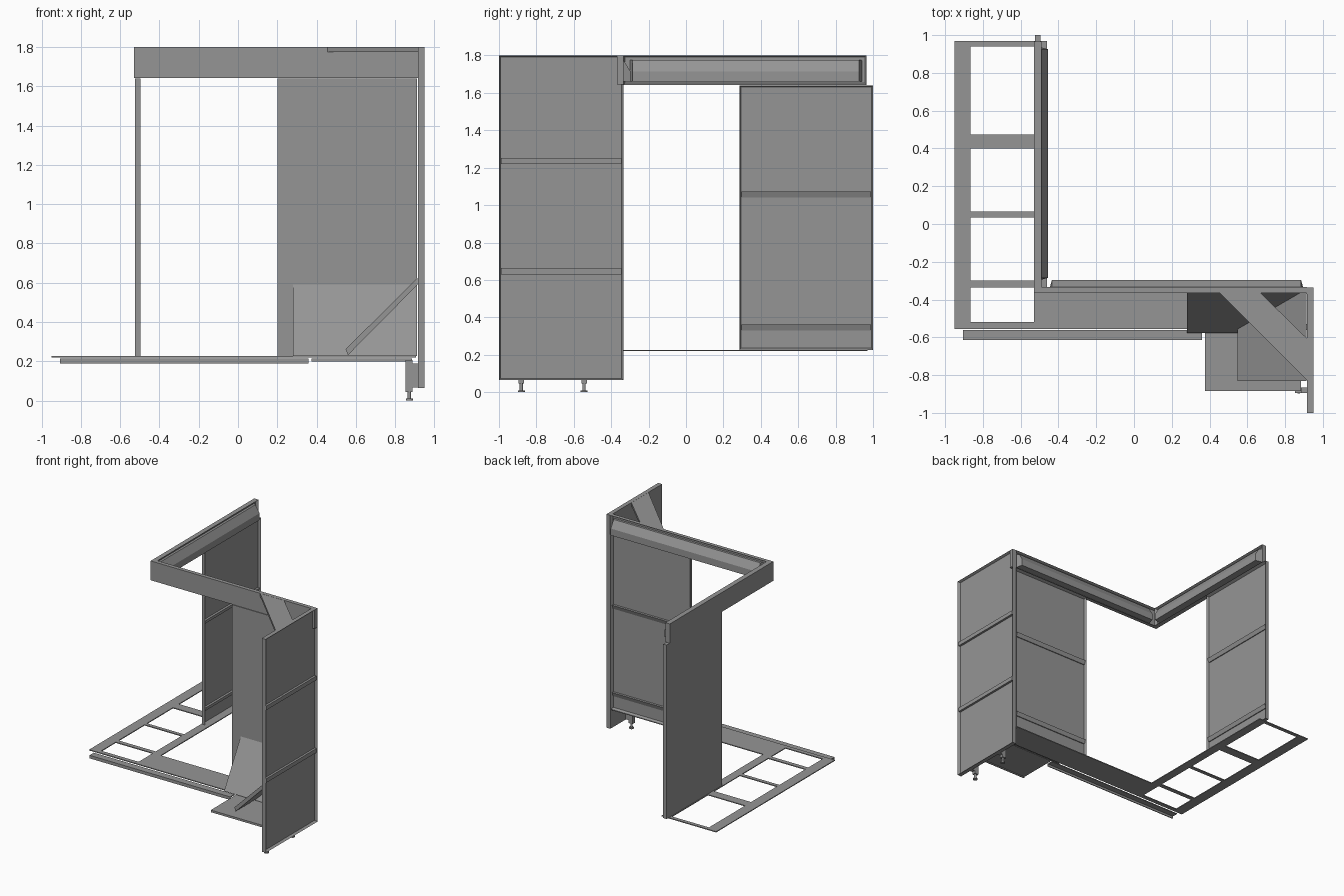
import bpy, bmesh
from mathutils import Vector

cube = bpy.data.objects.get("Cube")
if cube:
    bpy.data.objects.remove(cube)

grey = bpy.data.materials.new("mid_grey")
grey.use_nodes = True
grey.diffuse_color = (0.3, 0.3, 0.3, 1)
grey.node_tree.nodes["Principled BSDF"].inputs["Base Color"].default_value = grey.diffuse_color


def finish(name, bm):
    bmesh.ops.recalc_face_normals(bm, faces=bm.faces)
    mesh = bpy.data.meshes.new(name)
    bm.to_mesh(mesh)
    bm.free()
    mesh.materials.append(grey)
    obj = bpy.data.objects.new(name, mesh)
    bpy.context.collection.objects.link(obj)
    return obj


def add_box(bm, x, y, z):
    verts = bmesh.ops.create_cube(bm, size=1)["verts"]
    for v in verts:
        v.co = [r[0] if c < 0 else r[1] for c, r in zip(v.co, (x, y, z))]


def boxes(name, parts):
    bm = bmesh.new()
    for part in parts:
        add_box(bm, *part)
    return finish(name, bm)


def tray(name, x, y, z, side, rim=0.013, depth=0.02):
    """Box whose face towards side is sunk inside a narrow rim."""
    bm = bmesh.new()
    add_box(bm, x, y, z)
    bm.normal_update()
    side = Vector(side)
    face = max(bm.faces, key=lambda f: f.normal.dot(side))
    bmesh.ops.inset_region(bm, faces=[face], thickness=rim)
    bmesh.ops.translate(bm, verts=face.verts, vec=-side * depth)
    return finish(name, bm)


def prism(name, profile, axis, a, b, taper=0):
    """Extrude a profile along x or y; taper shortens the ends away from the wall."""
    bm = bmesh.new()
    wall = min(p[0] for p in profile)

    def ring(at, sign):
        out = []
        for u, z in profile:
            w = at + sign * taper * (u > wall + 0.01)
            out.append(bm.verts.new((w, u, z) if axis == "x" else (u, w, z)))
        return out

    r0, r1 = ring(a, 1), ring(b, -1)
    bm.faces.new(r0)
    bm.faces.new(r1)
    n = len(profile)
    for i in range(n):
        bm.faces.new((r0[i], r0[(i + 1) % n], r1[(i + 1) % n], r1[i]))
    return finish(name, bm)


# Upright panels with recessed sides
tray("side_panel", (0.915, 0.95), (-1, -0.335), (0.065, 1.8), (1, 0, 0))
tray("rear_panel", (0.2, 0.91), (-0.365, -0.335), (0.226, 1.64), (0, 1, 0))
tray("left_panel", (-0.525, -0.495), (0.285, 1), (0.226, 1.64), (1, 0, 0))

# Stiffening ribs
for i, z in enumerate((0.63, 1.22)):
    boxes(f"side_rib_{i}", [((0.925, 0.948), (-0.99, -0.345), (z, z + 0.033))])
for i, z in enumerate((0.33, 1.04)):
    for name, wall, axis, a, b in (("rear", -0.356, "x", 0.21, 0.9),
                                   ("left", -0.516, "y", 0.297, 0.988)):
        prism(f"{name}_rib_{i}", [(wall, z), (wall + 0.008, z),
              (wall + 0.02, z + 0.033), (wall, z + 0.033)], axis, a, b)

# Header beams, open towards the inside, with light fixtures
tray("front_header", (-0.53, 0.915), (-0.365, -0.333), (1.643, 1.8), (0, 1, 0))
tray("left_header", (-0.53, -0.49), (-0.335, 0.965), (1.643, 1.8), (1, 0, 0))
boxes("header_end", [((0.912, 0.949), (-0.37, -0.335), (1.645, 1.799))])
for name, wall, axis, a, b in (("front", -0.354, "x", -0.45, 0.9),
                               ("left", -0.511, "y", -0.3, 0.94)):
    out = wall + 0.057
    prism(f"{name}_light", [(wall, 1.66), (out, 1.66), (out, 1.715),
          (wall + 0.02, 1.775), (wall, 1.775)], axis, a, b, 0.015)

# Diagonal top brace between header and side panel
bm = bmesh.new()
outline = [(0.455, -0.365), (0.915, -0.825), (0.915, -0.605), (0.67, -0.365)]
face = bm.faces.new([bm.verts.new((x, y, 1.775)) for x, y in outline])
new = bmesh.ops.extrude_face_region(bm, geom=[face])["geom"]
bmesh.ops.translate(bm, vec=(0, 0, 0.024),
                    verts=[v for v in new if isinstance(v, bmesh.types.BMVert)])
finish("top_brace", bm)

# Ladder-shaped floor frame and floor plate
floor = (0.219, 0.226)
rungs = [(-0.555, -0.52), (-0.335, -0.3), (0.035, 0.065), (0.4, 0.475), (0.94, 0.97)]
frame = [((-0.95, -0.865), (-0.555, 0.97), floor),
         ((-0.53, -0.46), (-0.335, 0.97), floor)]
frame += [((-0.865, -0.53), y, floor) for y in rungs]
boxes("floor_frame", frame)
boxes("floor_plate", [((-0.53, 0.905), (-0.555, -0.335), floor)])
boxes("front_trim", [((-0.905, 0.36), (-0.615, -0.56), (0.208, 0.215)),
                     ((-0.905, 0.36), (-0.615, -0.608), (0.19, 0.208))])
boxes("corner_plate", [((0.375, 0.885), (-0.885, -0.555), (0.207, 0.215)),
                       ((0.375, 0.885), (-0.885, -0.878), (0.198, 0.207))])

# Sloped gussets against the rear and side panels
prism("rear_gusset", [(-0.578, 0.226), (-0.365, 0.59), (-0.365, 0.565), (-0.565, 0.226)],
      "x", 0.28, 0.912)
prism("side_gusset", [(0.548, 0.262), (0.914, 0.625), (0.914, 0.59), (0.56, 0.232)],
      "y", -0.83, -0.365)

# Adjustable feet on brackets
for i, y in enumerate((-0.88, -0.545)):
    boxes(f"foot_bracket_{i}", [((0.852, 0.888), (y - 0.015, y + 0.015), (0.045, 0.207)),
                                ((0.888, 0.916), (y - 0.015, y + 0.015), (0.068, 0.19))])
    bm = bmesh.new()
    for radius, low, high in ((0.009, 0.008, 0.05), (0.018, 0, 0.01)):
        made = bmesh.ops.create_cone(bm, cap_ends=True, segments=12, radius1=radius,
                                     radius2=radius, depth=high - low)
        bmesh.ops.translate(bm, verts=made["verts"], vec=(0.872, y, (low + high) / 2))
    finish(f"foot_{i}", bm)
